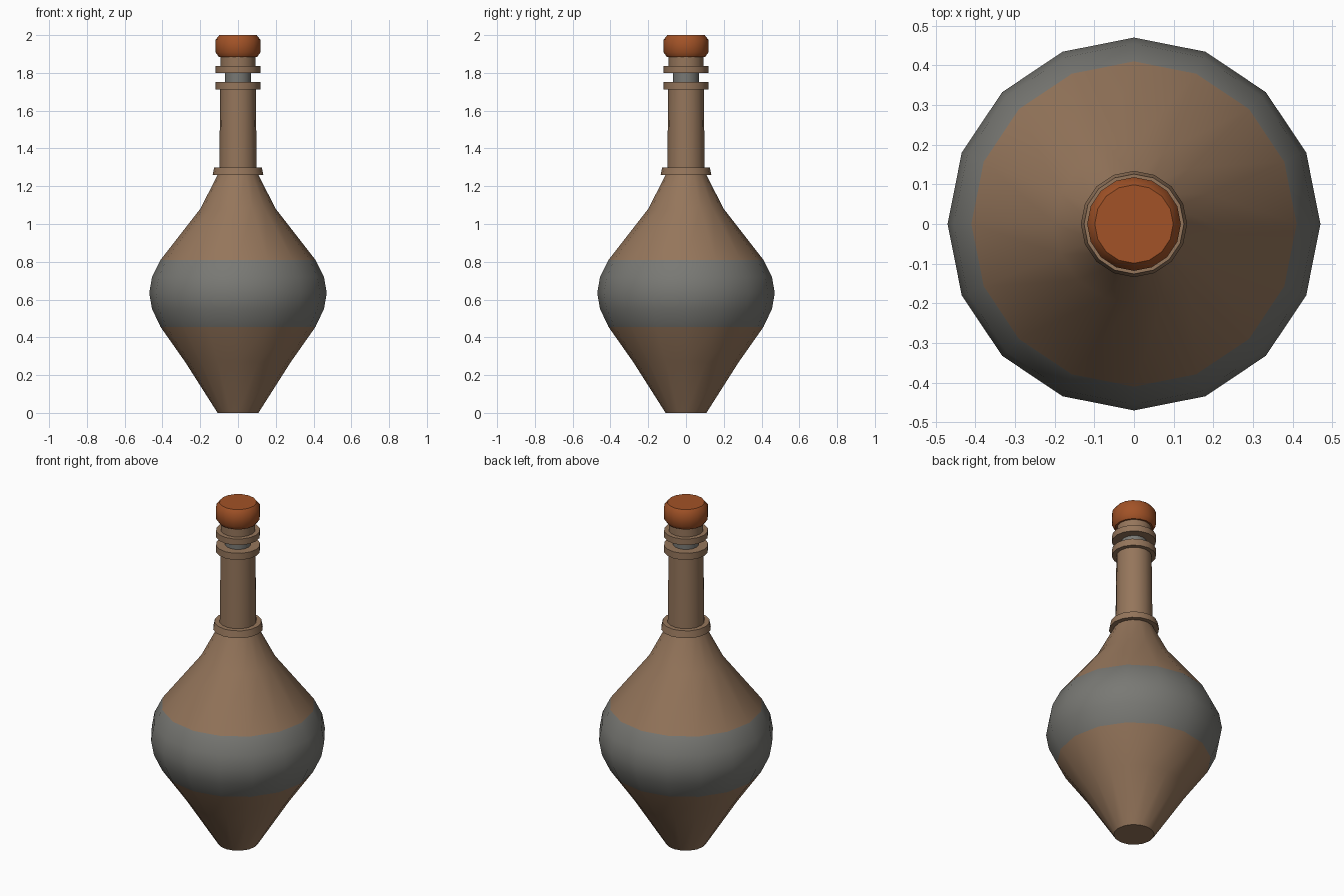
import bpy, math

if "Cube" in bpy.data.objects:
    bpy.data.objects.remove(bpy.data.objects["Cube"])

N = 16  # sides of every turned part


def mat(name, rgb):
    m = bpy.data.materials.new(name)
    m.diffuse_color = (*rgb, 1)
    m.use_nodes = True
    m.node_tree.nodes["Principled BSDF"].inputs["Base Color"].default_value = m.diffuse_color
    return m


BROWN = mat("brown leather", (0.30, 0.18, 0.105))
GREY = mat("grey glass", (0.19, 0.19, 0.175))
RUST = mat("rust stopper", (0.36, 0.085, 0.02))


def lathe(name, profile, mats, angle=40, rule=None):
    """Turn a list of (radius, z) around the z axis and cap both ends."""
    verts = [(r * math.cos(2 * math.pi * i / N), r * math.sin(2 * math.pi * i / N), z)
             for r, z in profile for i in range(N)]
    faces = [(k * N + i, k * N + (i + 1) % N, (k + 1) * N + (i + 1) % N, (k + 1) * N + i)
             for k in range(len(profile) - 1) for i in range(N)]
    last = (len(profile) - 1) * N
    faces += [tuple(reversed(range(N))), tuple(range(last, last + N))]
    me = bpy.data.meshes.new(name)
    me.from_pydata(verts, [], faces)
    for m in mats:
        me.materials.append(m)
    if rule:
        for p in me.polygons:
            p.material_index = rule(p.center.z)
    ob = bpy.data.objects.new(name, me)
    bpy.context.collection.objects.link(ob)
    bpy.ops.object.select_all(action='DESELECT')
    ob.select_set(True)
    bpy.context.view_layer.objects.active = ob
    bpy.ops.object.shade_smooth_by_angle(angle=math.radians(angle))
    return ob


# Bulbous body with a grey band showing around the middle
lathe("body", [(0.108, 0), (0.28, 0.27), (0.41, 0.455), (0.455, 0.55), (0.47, 0.635),
               (0.455, 0.72), (0.41, 0.81), (0.20, 1.08), (0.105, 1.265)],
      [BROWN, GREY], rule=lambda z: 1 if 0.455 < z < 0.81 else 0)

# Neck with its collar and two rings around a grey core
lathe("neck_collar", [(0.134, 1.26), (0.126, 1.30)], [BROWN])
lathe("neck", [(0.099, 1.29), (0.094, 1.72)], [BROWN])
lathe("lower_ring", [(0.118, 1.713), (0.118, 1.752)], [BROWN])
lathe("neck_core", [(0.069, 1.74), (0.069, 1.81)], [GREY])
lathe("upper_ring", [(0.118, 1.80), (0.118, 1.836)], [BROWN])
lathe("lip", [(0.092, 1.83), (0.092, 1.89)], [BROWN])

# Stopper with bevelled edges
lathe("stopper", [(0.102, 1.885), (0.118, 1.908), (0.118, 1.976), (0.099, 2.0)], [RUST], angle=50)
